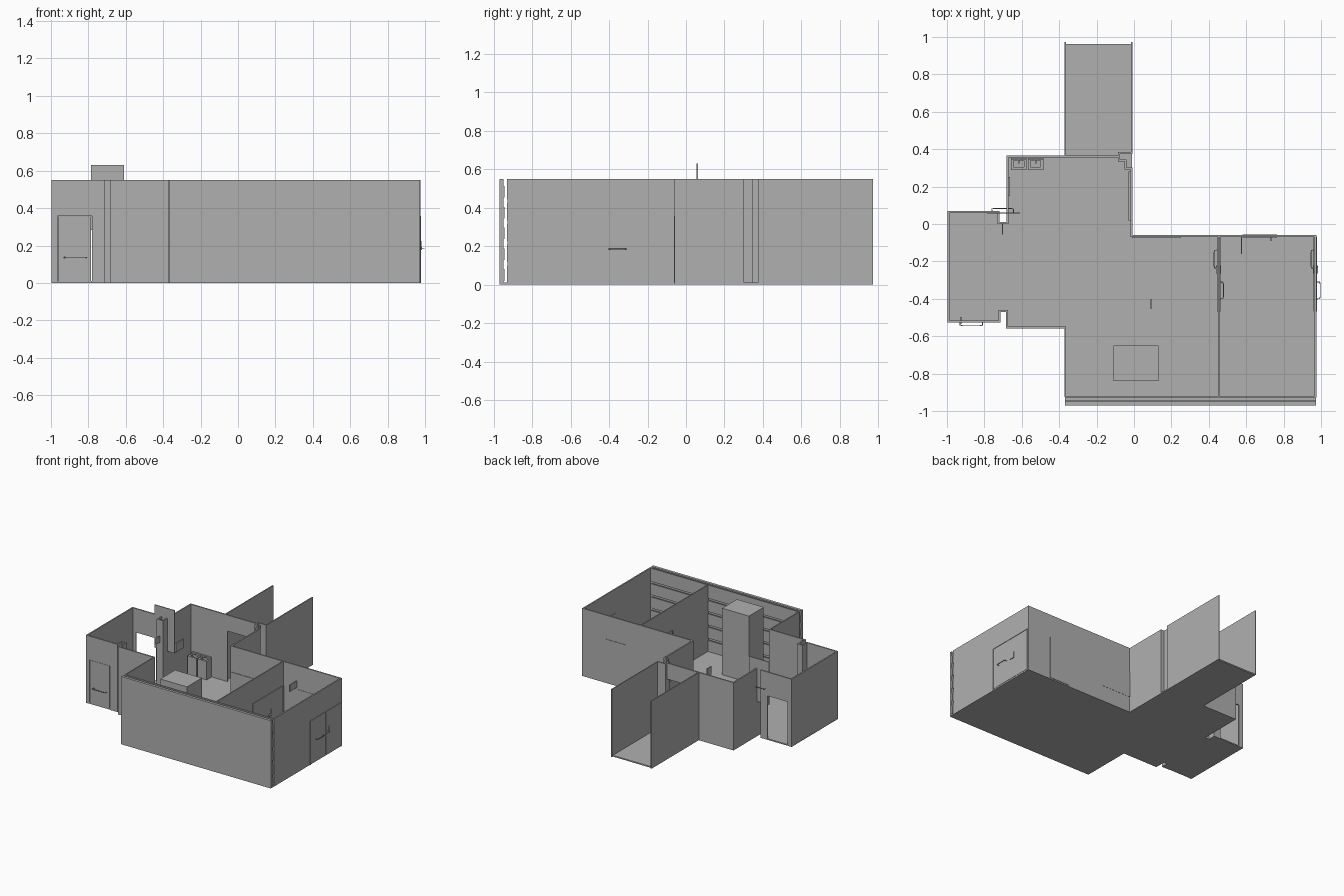
import bpy, bmesh
from mathutils import Vector

if "Cube" in bpy.data.objects:
    bpy.data.objects.remove(bpy.data.objects["Cube"])

H, T, DOOR = 0.55, 0.011, 0.357   # wall height, wall thickness, door height

grey = bpy.data.materials.new("mid_grey")
grey.diffuse_color = (0.435, 0.435, 0.435, 1)
grey.use_nodes = True
grey.node_tree.nodes["Principled BSDF"].inputs["Base Color"].default_value = grey.diffuse_color


def prism(name, pts, z0, z1):
    """Vertical prism from a 2D outline."""
    bm = bmesh.new()
    face = bm.faces.new([bm.verts.new((x, y, z0)) for x, y in pts])
    out = bmesh.ops.extrude_face_region(bm, geom=[face])
    for v in out["geom"]:
        if isinstance(v, bmesh.types.BMVert):
            v.co.z = z1
    bmesh.ops.recalc_face_normals(bm, faces=bm.faces[:])
    me = bpy.data.meshes.new(name)
    bm.to_mesh(me)
    bm.free()
    me.materials.append(grey)
    ob = bpy.data.objects.new(name, me)
    bpy.context.collection.objects.link(ob)
    return ob


def box(name, x0, x1, y0, y1, z0, z1):
    return prism(name, [(x0, y0), (x1, y0), (x1, y1), (x0, y1)], z0, z1)


def wall(name, pts, z0=0.0, z1=H, t=T):
    """Wall along a path of axis-aligned centre-line points."""
    h = t / 2
    for (ax, ay), (bx, by) in zip(pts, pts[1:]):
        box(name, min(ax, bx) - h, max(ax, bx) + h,
            min(ay, by) - h, max(ay, by) + h, z0, z1)


def handle(name, a, b, out, r=0.0025):
    """U-shaped pull bar from a to b, standing off by the vector out."""
    a, b, out = Vector(a), Vector(b), Vector(out)
    side = (b - a) * 0.12
    path = [a, a + out * 0.8, a + out + side, b + out - side, b + out * 0.8, b]
    cu = bpy.data.curves.new(name, 'CURVE')
    cu.dimensions = '3D'
    cu.bevel_depth, cu.bevel_resolution, cu.use_fill_caps = r, 1, True
    sp = cu.splines.new('POLY')
    sp.points.add(len(path) - 1)
    for p, co in zip(sp.points, path):
        p.co = (*co, 1)
    cu.materials.append(grey)
    bpy.context.collection.objects.link(bpy.data.objects.new(name, cu))


def double_door(name, x, y0, y1):
    """Two leaves with a thin frame in a wall at constant x."""
    mid, d = (y0 + y1) / 2, 0.0095
    for a, b in ((y0 + 0.006, mid - 0.001), (mid + 0.001, y1 - 0.006)):
        box(name + "_leaf", x - 0.007, x + 0.007, a, b, 0.012, DOOR - 0.006)
    for a, b in ((y0, y0 + 0.005), (y1 - 0.005, y1)):
        box(name + "_jamb", x - d, x + d, a, b, 0.0, DOOR)
    box(name + "_head", x - d, x + d, y0, y1, DOOR - 0.005, DOOR)
    handle(name + "_inner_bar", (x - 0.006, -0.235, 0.185), (x - 0.006, -0.14, 0.185), (-0.018, 0, 0))
    handle(name + "_outer_bar", (x + 0.006, -0.40, 0.185), (x + 0.006, -0.31, 0.185), (0.02, 0, 0))
    for s in (-1, 1):
        cx = x + s * 0.009
        box(name + "_lock", cx - 0.004, cx + 0.004, -0.265, -0.225, 0.175, 0.192)
        box(name + "_lock_plate", cx - 0.003, cx + 0.003, -0.233, -0.222, 0.175, 0.225)


# Floor slab
prism("floor", [(-.998, .07), (-.725, .07), (-.725, 0), (-.68, 0), (-.68, .365), (-.37, .365),
                (-.37, .962), (-.01, .962), (-.01, -.06), (.974, -.06), (.974, -.97),
                (-.37, -.97), (-.37, -.555), (-.68, -.555), (-.68, -.465), (-.72, -.465),
                (-.72, -.525), (-.998, -.525)], 0, 0.01)

# Outer walls of the side room and the hall
wall("side_room_wall", [(-.965, .065), (-.992, .065), (-.992, -.522), (-.97, -.522)])
wall("front_left_wall", [(-.775, -.522), (-.72, -.522), (-.72, -.465), (-.68, -.465),
                         (-.68, -.553), (-.37, -.553)])
wall("main_left_wall", [(-.367, -.553), (-.367, -.922)], t=0.008)
wall("back_left_wall", [(-.775, .065), (-.725, .065), (-.725, .005), (-.677, .005),
                        (-.677, .36), (-.35, .36)])
for y in (-.522, .065):
    wall("side_door_lintel", [(-.97, y), (-.775, y)], DOOR)

# Corridor with stepped recess
wall("corridor_lintel", [(-.35, .36), (-.08, .36)], 0.42)
wall("corridor_left_wall", [(-.367, .36), (-.367, .968)], t=0.008)
wall("corridor_right_wall", [(-.012, .38), (-.012, .968)], t=0.008)
wall("recess_wall", [(-.014, .38), (-.08, .38), (-.08, .34), (-.045, .34), (-.045, .297), (-.014, .297)])

# Main room walls and partition
wall("main_wall", [(-.014, .297), (-.014, -.065), (.969, -.065), (.969, -.922)])
wall("partition", [(.452, -.065), (.452, -.922)], t=0.008)

# Front wall: outer shell, inner ribs and spaced planking
box("front_wall", -.37, .974, -.97, -.948, 0, H)
for i in range(5):
    z = 0.01 + i * 0.108
    box("wall_rib", -.37, .974, -.95, -.943, z + 0.01, z + 0.07)
    box("wall_plank", -.37, .974, -.931, -.921, z, H if i == 4 else z + 0.09)

# Full-height block in the main room
box("tall_block", -.11, .13, -.84, -.65, 0, H)

# Double doors
double_door("outer_double_door", .970, -.468, -.07)
double_door("partition_double_door", .452, -.468, -.07)

# Side-room front door, closed, with push bars
box("front_door", -.960, -.785, -.526, -.518, 0.01, DOOR - 0.002)
handle("front_door_bar", (-.93, -.526, .135), (-.81, -.526, .135), (0, -.018, 0))
box("front_door_knob", -.93, -.922, -.535, -.498, .13, .14)

# Side-room back door leaf, shifted up and sideways
box("raised_door", -.787, -.61, .055, .062, 0.282, 0.63)
handle("raised_door_bar", (-.76, .062, .41), (-.645, .062, .41), (0, .022, 0))

# Door in the back wall of the right room
box("back_door", .58, .765, -.073, -.056, 0.01, DOOR)
box("back_door_lever", .73, .736, -.092, -.062, .17, .18)

# Wall boards and small signs
box("back_wall_board", -.01, .25, -.075, -.058, .13, .34)
box("hall_wall_board", -.03, -.02, .02, .28, .13, .34)
box("overhead_sign", .572, .578, -.16, -.07, .37, .425)
box("pillar_sign", -.705, -.701, -.055, 0, .37, .42)
box("standing_panel", .088, .094, -.455, -.40, .10, .165)
box("left_wall_panel", -.672, -.662, .15, .25, .24, .31)

# Two washbasins: cabinet, raised rim, bowl floor and tap
for x in (-.657, -.567):
    w, y0, y1 = 0.082, .29, .354
    box("basin_cabinet", x, x + w, y0, y1, 0.01, 0.14)
    for a, b, c, d in ((0, w, 0, .015), (0, w, .05, .064), (0, .014, .015, .05), (w - .014, w, .015, .05)):
        box("basin_rim", x + a, x + b, y0 + c, y0 + d, 0.14, 0.16)
    box("basin_back", x, x + w, y1 - .01, y1, 0.16, 0.172)
    box("basin_tap", x + .037, x + .045, y1 - .03, y1 - .01, 0.165, 0.171)
